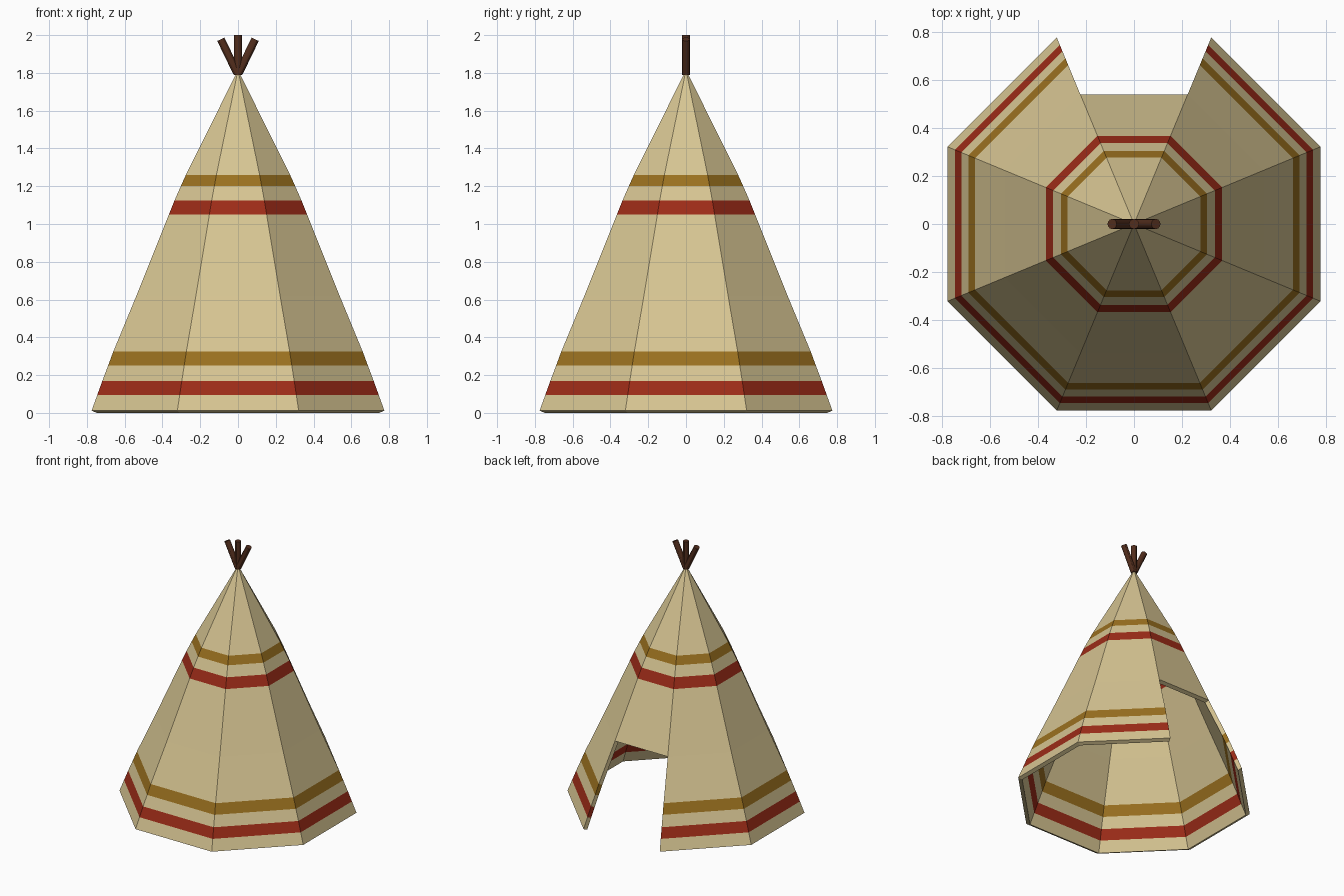
import bpy, bmesh, math
from mathutils import Vector

if "Cube" in bpy.data.objects:
    bpy.data.objects.remove(bpy.data.objects["Cube"])


def material(name, rgb):
    m = bpy.data.materials.new(name)
    m.diffuse_color = (*rgb, 1)
    m.use_nodes = True
    m.node_tree.nodes["Principled BSDF"].inputs["Base Color"].default_value = m.diffuse_color
    return m


canvas = material("canvas", (0.68, 0.56, 0.29))
red = material("red_band", (0.34, 0.025, 0.009))
ochre = material("ochre_band", (0.33, 0.165, 0.014))
wood = material("wood", (0.085, 0.027, 0.012))

# Profile rows: apothem, height, material of the strip above (0 canvas, 1 red, 2 ochre)
PROFILE = [(0.775, 0.012, 0), (0.745, 0.095, 1), (0.718, 0.17, 0), (0.688, 0.25, 2),
           (0.66, 0.325, 0), (0.538, 0.62, 0), (0.366, 1.05, 1), (0.336, 1.125, 0),
           (0.303, 1.20, 2), (0.276, 1.26, 0), (0.0, 1.815, 0)]
SIDES, DOOR_SIDE, DOOR_ROWS = 8, 2, 5
DEPTH, DROP = 0.027, 0.012


def ring(bm, apothem, z):
    r = max(apothem, 0) / math.cos(math.pi / SIDES)
    angles = [math.tau * (k - 0.5) / SIDES for k in range(SIDES)]
    return [bm.verts.new((r * math.cos(a), r * math.sin(a), z)) for a in angles]


# Tent cover: banded octagonal shell with inner lining and a doorway at the back
bm = bmesh.new()
outer = [ring(bm, r, z) for r, z, _ in PROFILE]
inner = [ring(bm, r - DEPTH, z - DROP) for r, z, _ in PROFILE[:-1]]
inner.append(ring(bm, 0, 1.75))
pair = {a: b for ro, ri in zip(outer, inner) for a, b in zip(ro, ri)}
shell = []
for i in range(len(PROFILE) - 1):
    for k in range(SIDES):
        if k == DOOR_SIDE and i < DOOR_ROWS:
            continue
        n = (k + 1) % SIDES
        quad = [outer[i][k], outer[i][n], outer[i + 1][n], outer[i + 1][k]]
        face = bm.faces.new(quad)
        face.material_index = PROFILE[i][2]
        shell.append(face)

# Hem and door edges, then lining
tip = set(outer[-1])
rims = [(e.verts[0], e.verts[1], e.link_faces[0].material_index) for e in bm.edges
        if e.is_boundary and not (e.verts[0] in tip and e.verts[1] in tip)]
for a, b, mat in rims:
    bm.faces.new((a, b, pair[b], pair[a])).material_index = mat
for face in shell:
    lining = bm.faces.new([pair[v] for v in reversed(face.verts)])
    lining.material_index = face.material_index
bmesh.ops.remove_doubles(bm, verts=bm.verts, dist=0.0001)
bmesh.ops.delete(bm, geom=[v for v in bm.verts if not v.link_faces], context='VERTS')
bmesh.ops.recalc_face_normals(bm, faces=bm.faces)
mesh = bpy.data.meshes.new("tent_cover")
bm.to_mesh(mesh)
bm.free()
for m in (canvas, red, ochre):
    mesh.materials.append(m)
bpy.context.collection.objects.link(bpy.data.objects.new("tent_cover", mesh))


# Crossed pole tips
def pole(name, start, end):
    start, end = Vector(start), Vector(end)
    d = end - start
    bpy.ops.mesh.primitive_cylinder_add(vertices=12, radius=0.021, depth=d.length,
                                        location=(start + end) / 2,
                                        rotation=d.to_track_quat('Z', 'Y').to_euler())
    ob = bpy.context.object
    ob.name = name
    ob.data.materials.append(wood)
    bpy.ops.object.shade_smooth_by_angle()


pole("middle_pole", (0, 0, 1.79), (0, 0, 2.0))
for side, name in ((-1, "left_pole"), (1, "right_pole")):
    pole(name, (side * 0.005, 0, 1.80), (side * 0.091, 0, 1.978))
